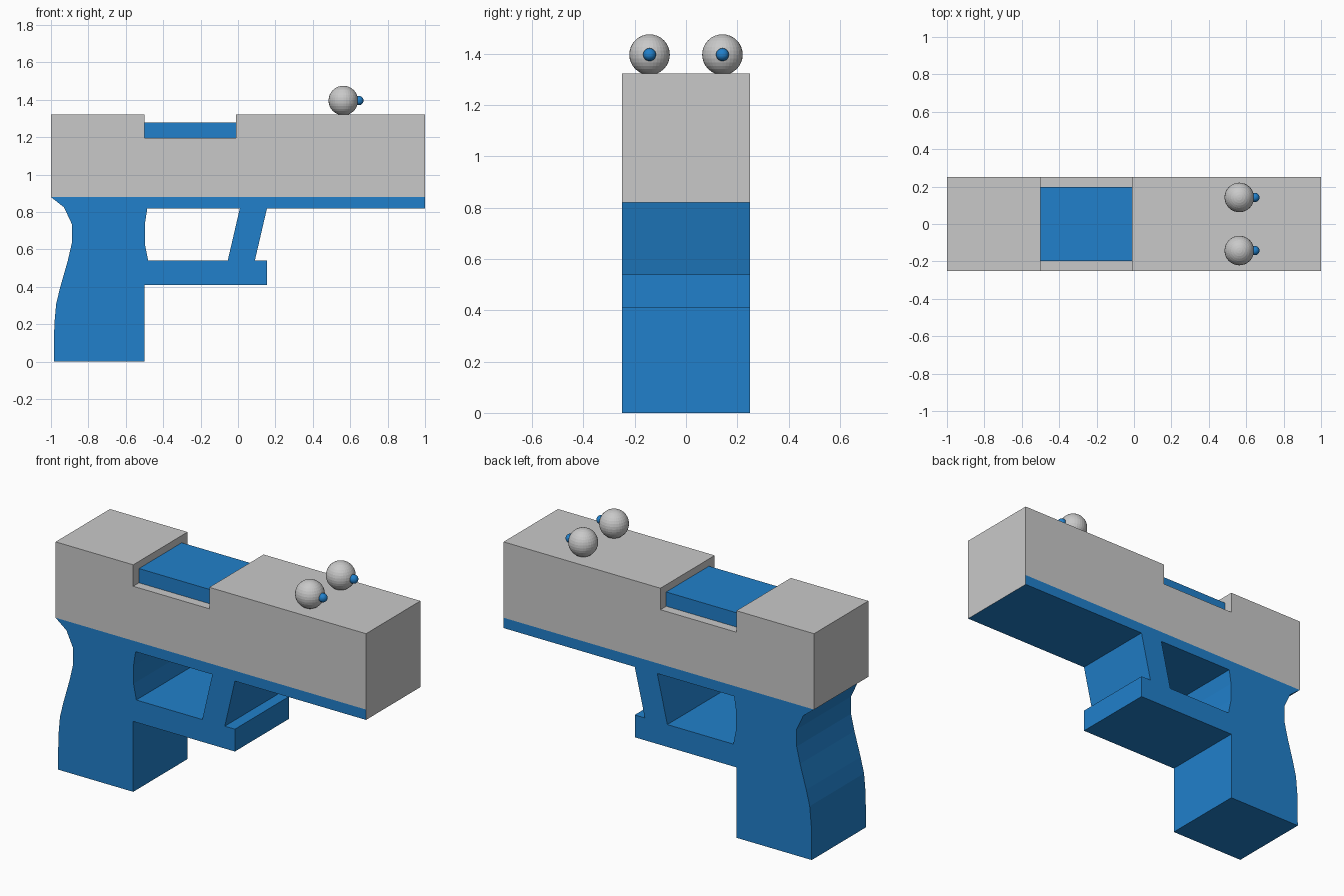
import bpy
import bmesh
from mathutils import Matrix

cube = bpy.data.objects.get("Cube")
if cube:
    bpy.data.objects.remove(cube, do_unlink=True)

HALF = 0.25  # half thickness of the body


def material(name, rgb):
    m = bpy.data.materials.new(name)
    m.use_nodes = True
    m.diffuse_color = (*rgb, 1)
    m.node_tree.nodes["Principled BSDF"].inputs["Base Color"].default_value = (*rgb, 1)
    return m


blue = material("blue", (0.015, 0.216, 0.597))
grey = material("light grey", (0.584, 0.584, 0.584))


def add_object(name, bm, *mats):
    bmesh.ops.recalc_face_normals(bm, faces=bm.faces)
    mesh = bpy.data.meshes.new(name)
    bm.to_mesh(mesh)
    bm.free()
    for m in mats:
        mesh.materials.append(m)
    ob = bpy.data.objects.new(name, mesh)
    bpy.context.collection.objects.link(ob)
    return ob


def extruded(name, loops, half, *mats):
    """Fill side-view outlines (later ones are holes) and extrude along y."""
    bm = bmesh.new()
    edges = []
    for loop in loops:
        vs = [bm.verts.new((x, -half, z)) for x, z in loop]
        edges += [bm.edges.new((a, b)) for a, b in zip(vs, vs[1:] + vs[:1])]
    bmesh.ops.triangle_fill(bm, edges=edges, use_beauty=True)
    result = bmesh.ops.extrude_face_region(bm, geom=bm.faces[:], use_keep_orig=True)
    moved = [g for g in result["geom"] if isinstance(g, bmesh.types.BMVert)]
    bmesh.ops.translate(bm, verts=moved, vec=(0, 2 * half, 0))
    return add_object(name, bm, *mats)


def sphere(name, centre, radius, mat):
    bm = bmesh.new()
    bmesh.ops.create_uvsphere(bm, u_segments=32, v_segments=16, radius=radius,
                              matrix=Matrix.Translation(centre))
    return add_object(name, bm, mat)


# Frame: rail, curved grip, guard and slanted strut around the trigger opening
outline = [(-1, .88), (1, .88), (1, .82), (.155, .82), (.09, .54), (.155, .54),
           (.155, .41), (-.5, .41), (-.5, 0), (-.985, 0), (-.982, .2), (-.972, .31),
           (-.95, .4), (-.91, .54), (-.888, .635), (-.888, .735), (-.93, .825)]
opening = [(-.485, .82), (.01, .82), (-.055, .54), (-.48, .54), (-.498, .63), (-.498, .735)]
frame = extruded("frame", [outline, opening], HALF, blue, grey)

# Front end of the rail matches the slide
for f in frame.data.polygons:
    if f.center.x > 0.99:
        f.material_index = 1

# Slide with a notch across its top
slide = [(-1, .88), (1, .88), (1, 1.322), (-.01, 1.322), (-.01, 1.197),
         (-.5, 1.197), (-.5, 1.322), (-1, 1.322)]
extruded("slide", [slide], HALF, grey)

# Chamber block sitting in the notch
block = [(-.5, 1.197), (-.01, 1.197), (-.01, 1.28), (-.5, 1.28)]
extruded("chamber_block", [block], 0.197, blue)

# Eyes with pupils facing forward along the slide
for side, y in (("right", -0.142), ("left", 0.142)):
    sphere(side + "_eye", (0.563, y, 1.396), 0.079, grey)
    sphere(side + "_pupil", (0.646, y, 1.396), 0.025, blue)
